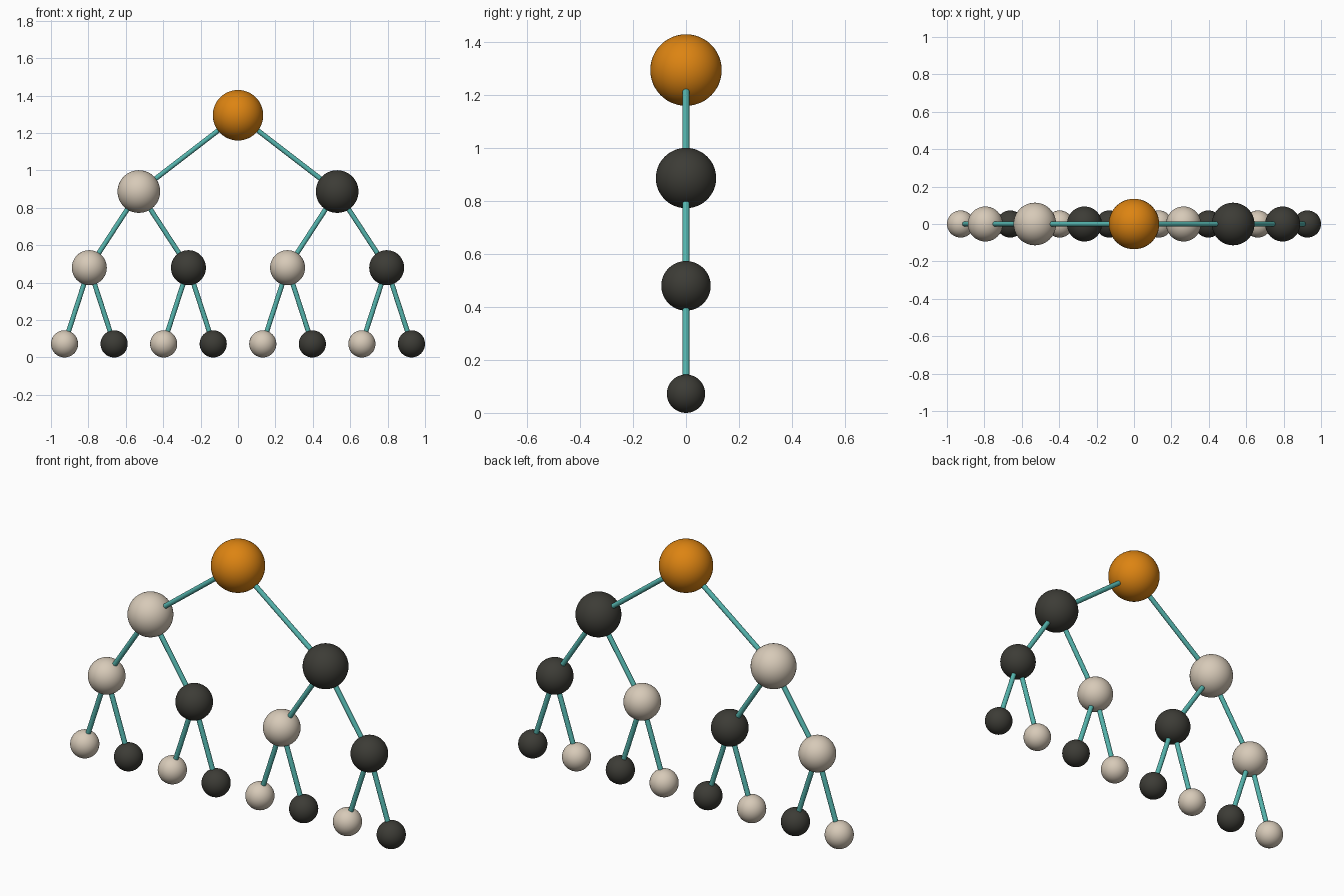
import bpy
from mathutils import Vector

if "Cube" in bpy.data.objects:
    bpy.data.objects.remove(bpy.data.objects["Cube"])


def material(name, rgb):
    m = bpy.data.materials.new(name)
    m.diffuse_color = (*rgb, 1.0)
    m.use_nodes = True
    m.node_tree.nodes["Principled BSDF"].inputs["Base Color"].default_value = m.diffuse_color
    return m


ORANGE = material("orange", (0.72, 0.23, 0.006))
CREAM = material("cream", (0.68, 0.59, 0.48))
CHARCOAL = material("charcoal", (0.046, 0.045, 0.037))
TEAL = material("teal", (0.09, 0.46, 0.42))

LEVEL_Z = [1.295, 0.887, 0.480, 0.0725]      # ball centre heights
RADIUS = [0.135, 0.114, 0.0935, 0.0725]      # ball radii
SPREAD = [0.53, 0.265, 0.1325]               # sideways step to the children
ROD_RADIUS = 0.013


def finish(name, mat):
    obj = bpy.context.object
    obj.name = name
    obj.data.materials.append(mat)
    bpy.ops.object.shade_smooth_by_angle()


def ball(name, pos, radius, mat):
    bpy.ops.mesh.primitive_uv_sphere_add(
        segments=48, ring_count=24, radius=radius, location=pos)
    finish(name, mat)


def rod(name, a, b):
    d = b - a
    bpy.ops.mesh.primitive_cylinder_add(
        vertices=20, radius=ROD_RADIUS, depth=d.length, location=(a + b) / 2,
        rotation=d.to_track_quat('Z', 'Y').to_euler())
    finish(name, TEAL)


# Branching tree: each ball hangs two smaller balls, cream left, charcoal right
def branch(x, level, mat, path):
    pos = Vector((x, 0, LEVEL_Z[level]))
    ball("ball_" + path, pos, RADIUS[level], mat)
    if level == len(SPREAD):
        return
    for side, child_mat, word in ((-1, CREAM, "left"), (1, CHARCOAL, "right")):
        cx = x + side * SPREAD[level]
        child_path = word if path == "root" else path + "_" + word
        rod("rod_" + child_path, pos, Vector((cx, 0, LEVEL_Z[level + 1])))
        branch(cx, level + 1, child_mat, child_path)


branch(0.0, 0, ORANGE, "root")
